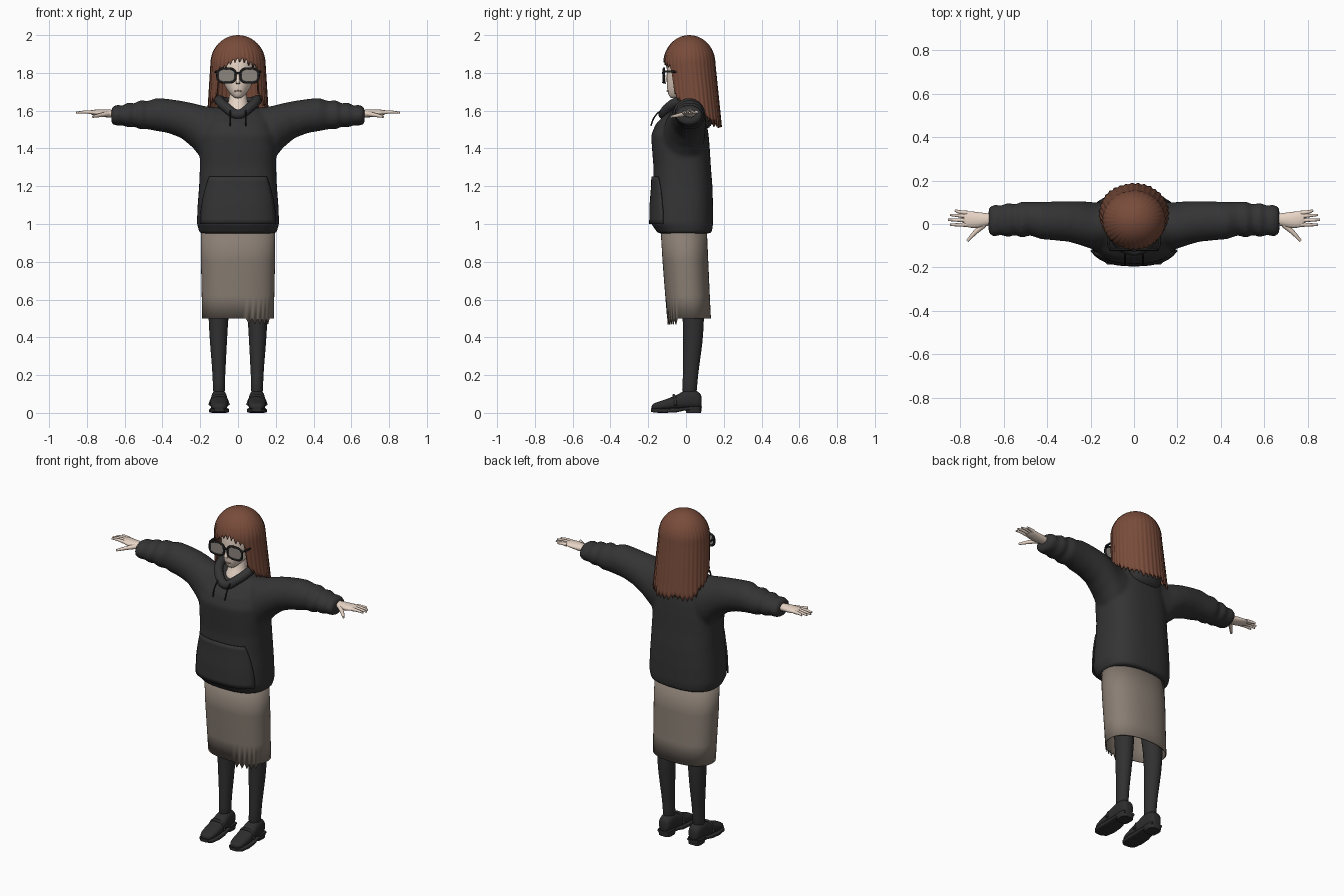
import bpy, bmesh, math, random

random.seed(4)
cube = bpy.data.objects.get("Cube")
if cube:
    bpy.data.objects.remove(cube, do_unlink=True)


def material(name, r, g, b):
    m = bpy.data.materials.new(name)
    m.use_nodes = True
    m.diffuse_color = (r, g, b, 1)
    bsdf = m.node_tree.nodes["Principled BSDF"]
    bsdf.inputs["Base Color"].default_value = (r, g, b, 1)
    bsdf.inputs["Roughness"].default_value = 0.8
    return m


CLOTH = material("charcoal cloth", .034, .034, .034)
STOCKING = material("dark stocking", .03, .03, .031)
LEATHER = material("black leather", .026, .026, .027)
FRAME = material("black frame", .012, .012, .013)
LENS = material("grey lens", .27, .24, .21)
SKIN = material("pale skin", .8, .66, .56)
LIP = material("muted lip", .5, .3, .25)
HAIR = material("auburn hair", .19, .072, .043)
SKIRT = material("taupe wool", .25, .207, .172)


def superellipse(angle, p):
    c, s = math.cos(angle), math.sin(angle)
    return (math.copysign(abs(c) ** (2 / p), c), math.copysign(abs(s) ** (2 / p), s))


def loft(bm, axis, stations, n=28, p=2.0, caps=True):
    """Skin rings along an axis; a station is (position, low, high, low, high)."""
    rings = []
    for t, a0, a1, b0, b1 in stations:
        ring = []
        for i in range(n):
            c, s = superellipse(math.tau * i / n, p)
            a = (a0 + a1) / 2 + (a1 - a0) / 2 * c
            b = (b0 + b1) / 2 + (b1 - b0) / 2 * s
            co = {"x": (t, a, b), "y": (a, t, b), "z": (a, b, t)}[axis]
            ring.append(bm.verts.new(co))
        rings.append(ring)
    for lo, hi in zip(rings, rings[1:]):
        for i in range(n):
            j = (i + 1) % n
            bm.faces.new((lo[i], lo[j], hi[j], hi[i]))
    if caps:
        bm.faces.new(rings[0])
        bm.faces.new(rings[-1])
    return rings


def finish(name, bm, mat, mirror=False, subsurf=0, thick=0, angle=60):
    bmesh.ops.recalc_face_normals(bm, faces=bm.faces)
    mesh = bpy.data.meshes.new(name)
    bm.to_mesh(mesh)
    bm.free()
    ob = bpy.data.objects.new(name, mesh)
    bpy.context.collection.objects.link(ob)
    mesh.materials.append(mat)
    bpy.ops.object.select_all(action="DESELECT")
    ob.select_set(True)
    bpy.context.view_layer.objects.active = ob
    bpy.ops.object.shade_smooth_by_angle(angle=math.radians(angle))
    if mirror:
        ob.modifiers.new("mirror", "MIRROR").use_mirror_merge = False
    if subsurf:
        sub = ob.modifiers.new("subdivide", "SUBSURF")
        sub.levels = sub.render_levels = subsurf
    if thick:
        ob.modifiers.new("thickness", "SOLIDIFY").thickness = thick
    return ob


def part(name, axis, stations, mat, n=28, p=2.0, **kw):
    bm = bmesh.new()
    loft(bm, axis, stations, n, p)
    return finish(name, bm, mat, **kw)


def tube(name, points, radius, mat, taper=1.0, closed=False, mirror=False):
    curve = bpy.data.curves.new(name, "CURVE")
    curve.dimensions = "3D"
    curve.bevel_depth = radius
    curve.bevel_resolution = 3
    curve.resolution_u = 6
    curve.use_fill_caps = True
    spline = curve.splines.new("BEZIER")
    spline.bezier_points.add(len(points) - 1)
    spline.use_cyclic_u = closed
    for i, (bp, co) in enumerate(zip(spline.bezier_points, points)):
        bp.co = co
        bp.radius = 1 + (taper - 1) * i / (len(points) - 1)
    for bp in spline.bezier_points:
        bp.handle_left_type = bp.handle_right_type = "AUTO"
    ob = bpy.data.objects.new(name, curve)
    bpy.context.collection.objects.link(ob)
    curve.materials.append(mat)
    bpy.ops.object.select_all(action="DESELECT")
    ob.select_set(True)
    bpy.context.view_layer.objects.active = ob
    bpy.ops.object.convert(target="MESH")
    ob = bpy.context.view_layer.objects.active
    if mirror:
        ob.modifiers.new("mirror", "MIRROR").use_mirror_merge = False
    return ob


# Hooded top: torso and both sleeves fused into one smooth surface
torso = [(z, -w, w, front, back) for z, w, front, back in (
    (.95, .203, -.15, .135), (.975, .21, -.165, .14), (1.0, .218, -.185, .143),
    (1.1, .214, -.183, .143), (1.2, .206, -.175, .14), (1.3, .202, -.172, .132),
    (1.4, .202, -.18, .126), (1.47, .198, -.185, .12), (1.53, .18, -.16, .11),
    (1.58, .16, -.11, .1), (1.615, .13, -.06, .09))]
sleeve = [
    (.05, -.1, .1, 1.29, 1.61), (.18, -.12, .1, 1.33, 1.625), (.24, -.1, .105, 1.405, 1.64),
    (.3, -.082, .106, 1.455, 1.652), (.37, -.075, .104, 1.482, 1.662),
    (.43, -.07, .102, 1.492, 1.668), (.48, -.052, .102, 1.502, 1.65),
    (.515, -.065, .104, 1.5, 1.658), (.55, -.05, .09, 1.515, 1.638),
    (.58, -.063, .1, 1.51, 1.646), (.61, -.05, .085, 1.522, 1.626),
    (.64, -.058, .09, 1.52, 1.632), (.67, -.05, .08, 1.528, 1.618)]
bm = bmesh.new()
loft(bm, "z", torso, 40, 2.6)
for side in (1, -1):
    loft(bm, "x", [(side * s[0], *s[1:]) for s in sleeve], 32)
top = finish("hooded_top", bm, CLOTH)
remesh = top.modifiers.new("fuse", "REMESH")
remesh.mode = "VOXEL"
remesh.voxel_size = .011
remesh.use_smooth_shade = True
top.modifiers.new("soften", "SMOOTH").iterations = 6


def torso_front(x, z):
    for lo, hi in zip(torso, torso[1:]):
        if lo[0] <= z <= hi[0]:
            f = (z - lo[0]) / (hi[0] - lo[0])
            _, _, w, y0, y1 = (a + (b - a) * f for a, b in zip(lo, hi))
            bulge = (1 - abs(x / w) ** 2.6) ** (1 / 2.6)
            return (y0 + y1) / 2 - (y1 - y0) / 2 * bulge


# Front pocket following the torso, narrowing towards the top
bm = bmesh.new()
rows, cols = 10, 20
grid = []
for r in range(rows + 1):
    z = 1.0 + .25 * r / rows
    half = .196 - .046 * (r / rows) ** 2
    xs = [half * (2 * c / cols - 1) for c in range(cols + 1)]
    grid.append([bm.verts.new((x, torso_front(x, z) - .003, z)) for x in xs])
for lo, hi in zip(grid, grid[1:]):
    for c in range(cols):
        bm.faces.new((lo[c], lo[c + 1], hi[c + 1], hi[c]))
finish("front_pocket", bm, CLOTH, thick=-.007)

# Hood rolled around the neck, with its drawstrings
half_hood = [(.06, -.095, 1.615), (.1, -.02, 1.655), (.085, .07, 1.65)]
hood = [(0, -.12, 1.58)] + half_hood + [(0, .105, 1.64)]
hood += [(-x, y, z) for x, y, z in reversed(half_hood)]
tube("hood_roll", hood, .026, CLOTH, closed=True)
part("hood_back", "z", [(1.5, -.07, .07, .08, .12), (1.55, -.11, .11, .04, .15),
     (1.61, -.12, .12, .03, .15), (1.66, -.1, .1, .04, .13)], CLOTH, subsurf=1)
tube("drawstring", [(.04, -.13, 1.605), (.042, -.168, 1.565), (.04, -.186, 1.52)],
     .004, FRAME, mirror=True)

# Skirt: open tube with a torn patch on the front hem
bm = bmesh.new()
hem = loft(bm, "z", [(.5, -.19, .19, -.1, .132), (.62, -.192, .192, -.11, .126),
           (.8, -.196, .196, -.124, .118), (.98, -.195, .195, -.135, .11)],
           72, 2.3, caps=False)[0]
for i, v in enumerate(hem):
    if v.co.y < 0 and .04 < v.co.x < .16:
        v.co.z -= .032 * (i % 2)
finish("skirt", bm, SKIRT, thick=.006)

# Legs and shoes
part("stocking_leg", "z", [
    (.09, .065, .135, -.025, .06), (.15, .07, .132, -.018, .058), (.25, .065, .138, -.015, .07),
    (.38, .058, .15, -.015, .09), (.5, .052, .156, -.015, .096), (.7, .03, .165, -.04, .1),
    (.95, .01, .17, -.07, .09)], STOCKING, mirror=True, subsurf=1)
part("shoe_upper", "y", [
    (-.183, .08, .12, .018, .04), (-.17, .062, .138, .015, .052), (-.13, .053, .147, .015, .064),
    (-.07, .052, .148, .018, .085), (-.03, .055, .145, .02, .105), (.0, .058, .142, .022, .125),
    (.05, .06, .14, .024, .122), (.075, .066, .134, .026, .105), (.083, .08, .12, .03, .09)],
    LEATHER, p=2.5, mirror=True, subsurf=1)
part("shoe_sole", "y", [
    (-.186, .075, .125, .006, .024), (-.165, .055, .145, .001, .024), (-.11, .047, .153, 0, .024),
    (-.05, .05, .15, .003, .026), (-.01, .056, .144, .012, .03), (.08, .064, .136, .02, .035)],
    LEATHER, p=5, mirror=True, angle=40)
part("shoe_heel", "z", [(0, .062, .138, .0, .08), (.034, .058, .142, -.005, .084)],
     LEATHER, p=3.5, mirror=True, angle=40)
tube("shoe_strap", [(.05, -.055, .04), (.07, -.06, .082), (.1, -.065, .092),
     (.13, -.06, .082), (.15, -.055, .04)], .008, LEATHER, mirror=True)

# Hands
part("palm", "x", [
    (.63, -.005, .045, 1.562, 1.604), (.68, -.008, .05, 1.563, 1.606),
    (.72, -.022, .056, 1.566, 1.606), (.76, -.018, .06, 1.575, 1.606),
    (.79, -.01, .058, 1.582, 1.602)], SKIN, n=16, mirror=True, subsurf=1)
for name, y, tip_x, tip_y in (("index", -.003, .848, -.004), ("middle", .017, .857, .019),
                              ("ring", .036, .848, .042), ("little", .051, .825, .063)):
    tube(name + "_finger", [(.77, y, 1.591), (.81, (y + tip_y) / 2, 1.593), (tip_x, tip_y, 1.59)],
         .0105, SKIN, taper=.5, mirror=True)
tube("thumb", [(.69, -.002, 1.583), (.735, -.042, 1.575), (.768, -.078, 1.568)],
     .014, SKIN, taper=.45, mirror=True)

# Neck, head and face
part("neck", "z", [(1.56, -.075, .075, -.1, .05), (1.62, -.06, .06, -.075, .05),
     (1.66, -.045, .045, -.04, .05), (1.76, -.045, .045, -.04, .05)], SKIN, subsurf=1)
part("head", "z", [(z, -w, w, f, b) for z, w, f, b in (
    (1.665, .014, -.08, -.045), (1.677, .03, -.09, -.01), (1.7, .052, -.099, .04),
    (1.74, .077, -.103, .1), (1.8, .092, -.102, .12), (1.87, .1, -.1, .13),
    (1.93, .09, -.08, .12), (1.97, .045, -.035, .07))], SKIN, subsurf=1)
tube("nose", [(0, -.098, 1.79), (0, -.111, 1.765), (0, -.117, 1.744)], .007, SKIN, taper=1.7)
tube("mouth", [(-.018, -.092, 1.703), (0, -.1, 1.705), (.018, -.092, 1.703)], .0035, LIP)

# Glasses
part("lens", "y", [(-.12, .016, .106, 1.752, 1.82), (-.115, .016, .106, 1.752, 1.82)],
     LENS, p=3, mirror=True, angle=30)
rim = []
for i in range(16):
    c, s = superellipse(math.tau * i / 16, 3)
    rim.append((.061 + .048 * c, -.117, 1.786 + .037 * s))
tube("glasses_rim", rim, .0065, FRAME, closed=True, mirror=True)
tube("glasses_bridge", [(-.016, -.118, 1.795), (0, -.122, 1.8), (.016, -.118, 1.795)], .006, FRAME)
tube("glasses_arm", [(.106, -.117, 1.808), (.116, -.1, 1.808), (.108, .03, 1.8)],
     .006, FRAME, mirror=True)

# Hair: a domed sheet of locks with a fringe and a long ragged back
cols, rows, fringe = 180, 26, 46
lock_drop = [random.uniform(0, .025) for _ in range(cols // 5)]
bm = bmesh.new()
columns = []
for i in range(cols):
    angle = 360 * i / cols
    away = min(angle, 360 - angle)
    jag = .022 * (1 - abs(i % 5 - 2) / 2) + lock_drop[i // 5]
    if away < fringe:
        end = 1.885 - .055 * (away / fringe) ** 2 - jag
    else:
        end = 1.7 - .145 * min(1, (away - fringe) / 85) - jag
    turn = math.radians(angle)
    column = []
    for k in range(1, rows + 1):
        v = k / rows
        z = 2.0 - (2.0 - end) * v ** 1.7
        dome = math.sqrt(1 - max(0, (z - 1.85) / .15) ** 2)
        fall = max(0, 1.85 - z)
        groove = 1 + .014 * v * math.sin(36 * turn)
        column.append(bm.verts.new((
            (.145 + .06 * fall) * dome * groove * math.sin(turn),
            .018 + .1 * fall - .137 * dome * groove * math.cos(turn), z)))
    columns.append(column)
crown = bm.verts.new((0, .018, 2.0))
for i, a in enumerate(columns):
    b = columns[(i + 1) % cols]
    bm.faces.new((crown, a[0], b[0]))
    for k in range(rows - 1):
        bm.faces.new((a[k], a[k + 1], b[k + 1], b[k]))
finish("hair", bm, HAIR, thick=.009)
